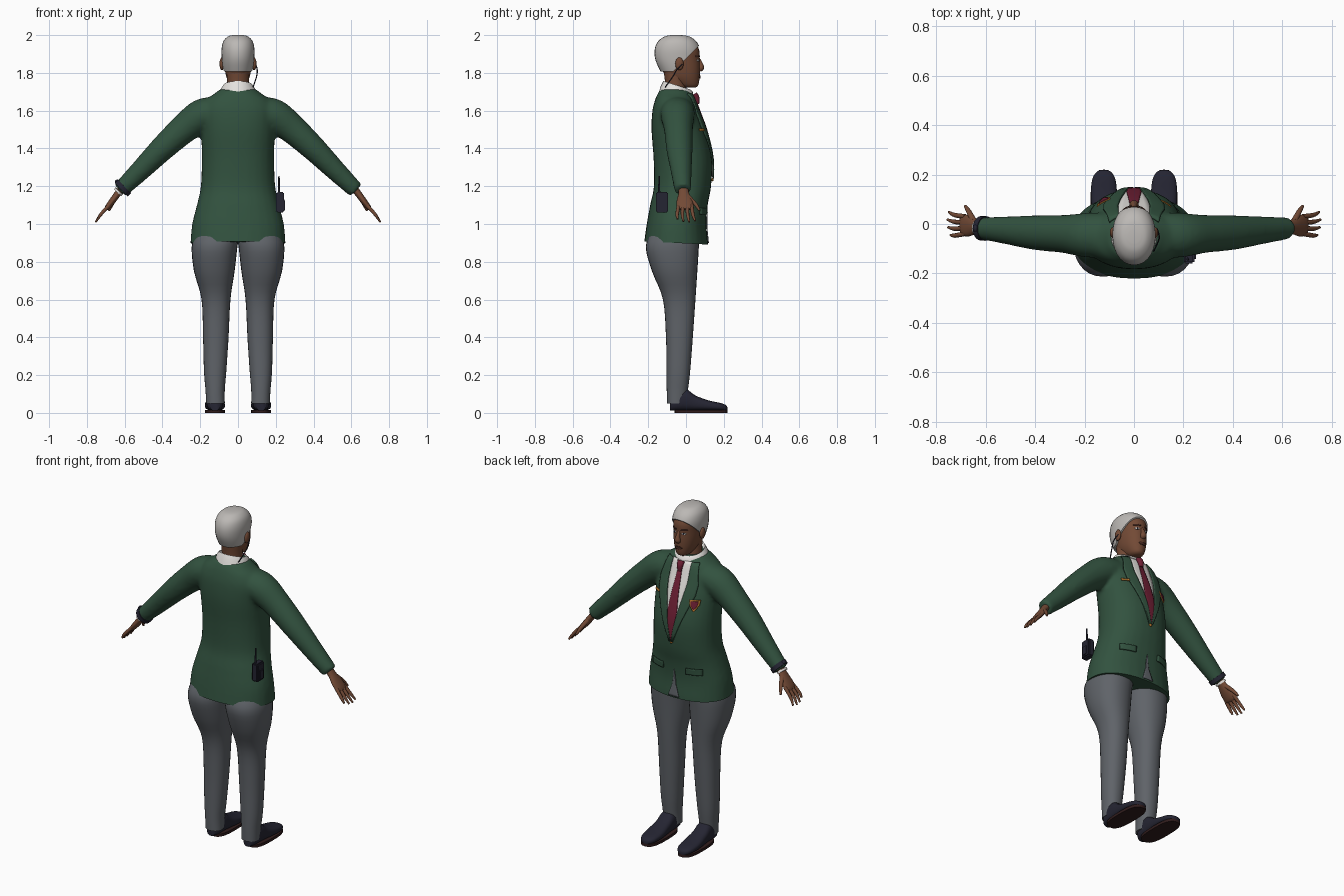
import bpy, bmesh
from math import cos, sin, pi, radians, copysign
from mathutils import Vector, Matrix
from mathutils.bvhtree import BVHTree

if "Cube" in bpy.data.objects:
    bpy.data.objects.remove(bpy.data.objects["Cube"])


def material(name, *rgb):
    m = bpy.data.materials.new(name)
    m.use_nodes = True
    m.diffuse_color = (*rgb, 1)
    bsdf = m.node_tree.nodes["Principled BSDF"]
    bsdf.inputs["Base Color"].default_value = (*rgb, 1)
    return m


GREEN = material("jacket green", .032, .085, .05)
GREY = material("trouser grey", .115, .125, .14)
HAIR = material("silver hair", .5, .48, .46)
SKIN = material("brown skin", .17, .068, .036)
LIPS = material("dark skin", .07, .024, .016)
WHITE = material("shirt white", .78, .76, .73)
TIE = material("burgundy", .16, .014, .035)
NAVY = material("dark navy", .018, .018, .032)
GOLD = material("gold", .5, .2, .03)
SOLE = material("sole brown", .03, .012, .012)


def spline(rows, k=4):
    """Catmull-Rom through rows of numbers."""
    out = []
    for i in range(len(rows) - 1):
        a, b = rows[max(i - 1, 0)], rows[i]
        c, d = rows[i + 1], rows[min(i + 2, len(rows) - 1)]
        for j in range(k):
            t = j / k
            out.append([q + t / 2 * (r - p + t * (2*p - 5*q + 4*r - s + t * (3*q - p - 3*r + s)))
                        for p, q, r, s in zip(a, b, c, d)])
    return out + [list(rows[-1])]


def ring(c, u, v, power=2.0, n=28):
    def f(w):
        return copysign(abs(w) ** (2 / power), w)
    c, u, v = Vector(c), Vector(u), Vector(v)
    return [c + u * f(cos(2*pi*i/n)) + v * f(sin(2*pi*i/n)) for i in range(n)]


def skin_rings(bm, rings, cap=True):
    vs = [[bm.verts.new(p) for p in r] for r in rings]
    for a, b in zip(vs, vs[1:]):
        for i in range(len(a)):
            j = (i + 1) % len(a)
            bm.faces.new((a[i], a[j], b[j], b[i]))
    if cap:
        bm.faces.new(vs[0])
        bm.faces.new(vs[-1])


def finish(name, bm, mat, angle=50):
    bmesh.ops.recalc_face_normals(bm, faces=bm.faces)
    me = bpy.data.meshes.new(name)
    bm.to_mesh(me)
    bm.free()
    me.materials.append(mat)
    me.shade_smooth()
    me.set_sharp_from_angle(angle=radians(angle))
    ob = bpy.data.objects.new(name, me)
    bpy.context.collection.objects.link(ob)
    return ob


def loft(name, rings, mat, cap=True):
    bm = bmesh.new()
    skin_rings(bm, rings, cap)
    return finish(name, bm, mat)


def stack(rows, power=2.0, grow=0):
    """Level rings from rows of (z, x min, x max, y min, y max)."""
    return [ring(((a + b) / 2, (c + d) / 2, z), ((b - a) / 2 + grow, 0, 0),
                 (0, (d - c) / 2 + grow, 0), power) for z, a, b, c, d in spline(rows)]


def limb(rows, power=2.0, n=20):
    """Rings along a path from rows of (x, y, z, depth radius, thickness radius)."""
    rows = spline(rows)
    out = []
    for i, (x, y, z, ry, rv) in enumerate(rows):
        t = Vector(rows[min(i + 1, len(rows) - 1)][:3]) - Vector(rows[max(i - 1, 0)][:3])
        u = Vector((0, 1, 0)) if abs(t.normalized().y) < .9 else Vector((1, 0, 0))
        v = t.cross(u).normalized()
        u = v.cross(t).normalized()
        out.append(ring((x, y, z), u * ry, v * rv, power, n))
    return out


def flip(rows, s):
    return [(r[0] * s, *r[1:]) for r in rows]


def ball(name, mat, pos, size):
    bm = bmesh.new()
    bmesh.ops.create_uvsphere(bm, u_segments=16, v_segments=10, radius=1,
                              matrix=Matrix.LocRotScale(Vector(pos), None, Vector(size)))
    return finish(name, bm, mat)


def block(name, mat, pos, size, bevel):
    bm = bmesh.new()
    bmesh.ops.create_cube(bm, size=1, matrix=Matrix.LocRotScale(Vector(pos), None, Vector(size)))
    bmesh.ops.bevel(bm, geom=bm.edges[:], offset=bevel, segments=2, affect='EDGES')
    return finish(name, bm, mat)


def plate(name, mat, rows, tree, off=.003, thick=.004, steps=6, cols=6):
    """Thin panel laid on the front of a surface, rows of (z, x from, x to)."""
    bm = bmesh.new()
    grid = []
    for i in range(steps * (len(rows) - 1) + 1):
        k = min(i // steps, len(rows) - 2)
        z, a, b = Vector(rows[k]).lerp(Vector(rows[k + 1]), i / steps - k)
        line = []
        for j in range(cols + 1):
            x = a + (b - a) * j / cols
            hit = tree.ray_cast(Vector((x, 1, z)), Vector((0, -1, 0)))[0]
            line.append(bm.verts.new((x, (hit.y if hit else .03) + off, z)))
        grid.append(line)
    for p, q in zip(grid, grid[1:]):
        for j in range(cols):
            bm.faces.new((p[j], p[j + 1], q[j + 1], q[j]))
    ob = finish(name, bm, mat)
    mod = ob.modifiers.new("thickness", 'SOLIDIFY')
    mod.thickness, mod.offset = thick, 0


# Jacket: torso and sleeves fused into one cloth surface, then trimmed at the hem
torso = [(.86, -.255, .255, -.225, .118), (.9, -.252, .252, -.222, .117), (1.0, -.243, .243, -.208, .108),
         (1.1, -.218, .218, -.19, .115), (1.2, -.197, .197, -.17, .133), (1.35, -.192, .192, -.172, .137),
         (1.5, -.195, .195, -.183, .103), (1.6, -.195, .195, -.178, .066), (1.66, -.165, .165, -.163, .045),
         (1.69, -.125, .125, -.15, .032), (1.715, -.095, .095, -.135, .015)]
sleeve = [(.1, -.045, 1.6, .09, .075), (.19, -.045, 1.575, .09, .088), (.285, -.04, 1.505, .077, .078),
          (.4, -.035, 1.4, .07, .067), (.52, -.025, 1.28, .056, .055), (.625, -.017, 1.178, .044, .044)]
bm = bmesh.new()
skin_rings(bm, stack(torso, 2.25))
for s in (1, -1):
    skin_rings(bm, limb(flip(sleeve, s), n=28))
raw = finish("jacket_form", bm, GREEN)
remesh = raw.modifiers.new("fuse", 'REMESH')
remesh.mode, remesh.voxel_size = 'VOXEL', .011
soft = raw.modifiers.new("soften", 'SMOOTH')
soft.factor, soft.iterations = .5, 8
bm = bmesh.new()
bm.from_object(raw, bpy.context.evaluated_depsgraph_get())
bpy.data.objects.remove(raw)
cut = bmesh.ops.bisect_plane(bm, geom=bm.verts[:] + bm.edges[:] + bm.faces[:],
                             plane_co=(0, 0, .897), plane_no=(0, .05, 1), clear_inner=True)
bmesh.ops.holes_fill(bm, edges=[e for e in bm.edges if e.is_boundary], sides=0)
chest = BVHTree.FromBMesh(bm)
finish("jacket", bm, GREEN)

# Shirt front, tie, lapels and the open hem
plate("shirt_front", WHITE, [(1.69, -.066, .066), (1.6, -.066, .066), (1.45, -.045, .045), (1.25, -.002, .002)], chest)
plate("tie", TIE, [(1.65, -.012, .012), (1.42, -.03, .03), (1.28, -.018, .018), (1.25, -.003, .003)], chest, .008)
loft("tie_knot", limb([(0, .045, 1.69, .014, .022), (0, .057, 1.665, .015, .018), (0, .06, 1.635, .01, .012)]), TIE)
plate("hem_opening", GREY, [(1.06, -.001, .001), (.97, -.012, .012), (.9, -.035, .035)], chest)
ball("jacket_button", GOLD, (0, .14, 1.235), (.009, .006, .009))
for s, side in ((1, "left"), (-1, "right")):
    plate("lapel_" + side, GREEN, [(1.69, s * .062, s * .1), (1.58, s * .064, s * .125), (1.52, s * .055, s * .12),
                                   (1.24, 0, s * .012)], chest, .008, .008)
    plate("pocket_flap_" + side, GREEN, [(1.085, s * .075, s * .165), (1.05, s * .075, s * .165)], chest, .005, .008)
plate("name_bar", GOLD, [(1.505, .11, .15), (1.492, .11, .15)], chest, .012)
plate("crest", GOLD, [(1.5, -.15, -.095), (1.47, -.147, -.098), (1.435, -.124, -.121)], chest, .012)
plate("crest_centre", TIE, [(1.493, -.142, -.103), (1.47, -.139, -.106), (1.447, -.124, -.121)], chest, .015)

# Shirt collar and neck
loft("shirt_collar", [ring((0, -.055, 1.675), (.1, 0, 0), (0, .095, 0)),
                      ring((0, -.05, 1.715), (.092, 0, 0), (0, .085, -.012)),
                      ring((0, -.05, 1.735), (.077, 0, 0), (0, .07, -.022)),
                      ring((0, -.05, 1.715), (.066, 0, 0), (0, .06, -.02))], WHITE, False)
loft("neck", stack([(1.66, -.062, .062, -.11, .01), (1.74, -.058, .058, -.11, .0), (1.82, -.06, .06, -.12, .0)]), SKIN)

# Head
skull = [(1.722, -.022, .022, .0, .05), (1.735, -.04, .04, -.045, .065), (1.775, -.06, .06, -.1, .072),
         (1.82, -.07, .07, -.128, .074), (1.87, -.075, .075, -.147, .072), (1.92, -.076, .076, -.148, .07),
         (1.96, -.066, .066, -.13, .048), (1.985, -.042, .042, -.095, .012), (1.992, -.015, .015, -.06, -.03)]
bm = bmesh.new()
skin_rings(bm, stack(skull, 2.15))
face = BVHTree.FromBMesh(bm)
finish("head", bm, SKIN)

# Hair: an enlarged skull cap trimmed at the nape and along the slanting hairline
bm = bmesh.new()
skin_rings(bm, stack(skull, 2.1, .011))
bmesh.ops.translate(bm, verts=bm.verts, vec=(0, -.006, .008))
for co, no in (((0, 0, 1.808), (0, 0, 1)), ((0, 0, 1.875), (0, -1, 1))):
    bmesh.ops.bisect_plane(bm, geom=bm.verts[:] + bm.edges[:] + bm.faces[:], plane_co=co, plane_no=no, clear_inner=True)
    bmesh.ops.holes_fill(bm, edges=[e for e in bm.edges if e.is_boundary], sides=0)
finish("hair", bm, HAIR)

# Face details
loft("nose", limb([(0, .064, 1.875, .009, .008), (0, .077, 1.85, .011, .011), (0, .08, 1.826, .016, .018),
                   (0, .072, 1.812, .008, .012)]), SKIN)
plate("mouth", LIPS, [(1.786, -.014, .014), (1.779, -.024, .024), (1.77, -.014, .014)], face)
for s, side in ((1, "left"), (-1, "right")):
    plate("brow_" + side, LIPS, [(1.892, s * .014, s * .048), (1.885, s * .014, s * .05)], face)
    plate("eye_" + side, WHITE, [(1.872, s * .024, s * .036), (1.867, s * .018, s * .043), (1.861, s * .024, s * .036)], face, .001)
    plate("iris_" + side, NAVY, [(1.872, s * .026, s * .034), (1.861, s * .026, s * .034)], face, .003)
    ball("ear_" + side, SKIN, (s * .085, -.035, 1.848), (.013, .022, .034))

# Earpiece cord
loft("earpiece_cord", limb([(.094, -.02, 1.845, .003, .003), (.102, -.05, 1.815, .003, .003),
                            (.098, -.07, 1.78, .003, .003), (.08, -.11, 1.725, .003, .003)], n=8), NAVY)

# Legs, shoes and hands
leg = [(.05, .07, .168, -.1, .0), (.12, .07, .172, -.102, .01), (.22, .062, .18, -.103, .022), (.4, .05, .185, -.106, .036),
       (.6, .04, .193, -.122, .05), (.75, .018, .233, -.18, .06), (.88, .003, .245, -.213, .068), (.96, -.01, .225, -.18, .07)]
shoe = [(-.085, .025, .07), (-.06, .043, .11), (.0, .046, .125), (.05, .048, .092),
        (.12, .053, .066), (.18, .047, .053), (.21, .03, .042), (.219, .01, .03)]
palm = [(.605, -.015, 1.2, .027, .022), (.635, -.012, 1.163, .028, .018), (.665, -.008, 1.122, .042, .017),
        (.69, -.005, 1.09, .043, .014), (.7, -.005, 1.078, .036, .008)]
for s, side in ((1, "left"), (-1, "right")):
    loft("trouser_leg_" + side, stack([(z, *sorted((s * a, s * b)), c, d) for z, a, b, c, d in leg], 2.2), GREY)
    loft("shoe_" + side, [ring((s * .122, y, top / 2 + .006), (w, 0, 0), (0, 0, top / 2 - .006), 2.6)
                          for y, w, top in spline(shoe)], NAVY)
    loft("sole_" + side, [ring((s * .122, .08, z), (.054, 0, 0), (0, .14, 0), 2.8) for z in (0, .016)], SOLE)
    loft("palm_" + side, limb(flip(palm, s)), SKIN)
    for i, (name, reach) in enumerate((("little", .8), ("ring", .96), ("middle", 1), ("index", .92))):
        y = -.039 + .023 * i
        tip = (.69 + .064 * reach, y * 1.35 + .008, 1.09 - .08 * reach)
        mid = (.725, y * 1.2, 1.052)
        loft(f"{name}_finger_{side}", limb(flip([(.682, y, 1.1, .01, .01), (*mid, .009, .009),
                                                 (*tip, .005, .005)], s), n=10), SKIN)
    loft("thumb_" + side, limb(flip([(.648, .012, 1.145, .012, .014), (.668, .05, 1.105, .01, .011),
                                     (.682, .072, 1.072, .006, .006)], s), n=10), SKIN)

# Wristwatch and bracelet
loft("watch_strap", limb([(-.6, -.018, 1.2, .05, .05), (-.618, -.017, 1.183, .05, .05)]), NAVY)
ball("watch_face", NAVY, (-.638, -.017, 1.222), (.014, .016, .014))
loft("bracelet", limb([(-.628, -.015, 1.176, .033, .027), (-.636, -.014, 1.167, .033, .027)]), WHITE)

# Belt radio with antenna
block("radio", NAVY, (.223, -.127, 1.115), (.042, .066, .11), .007)
block("radio_clip", NAVY, (.235, -.127, 1.1), (.03, .04, .06), .005)
loft("radio_antenna", limb([(.217, -.142, 1.16, .006, .006), (.217, -.142, 1.255, .004, .004)], n=10), NAVY)
